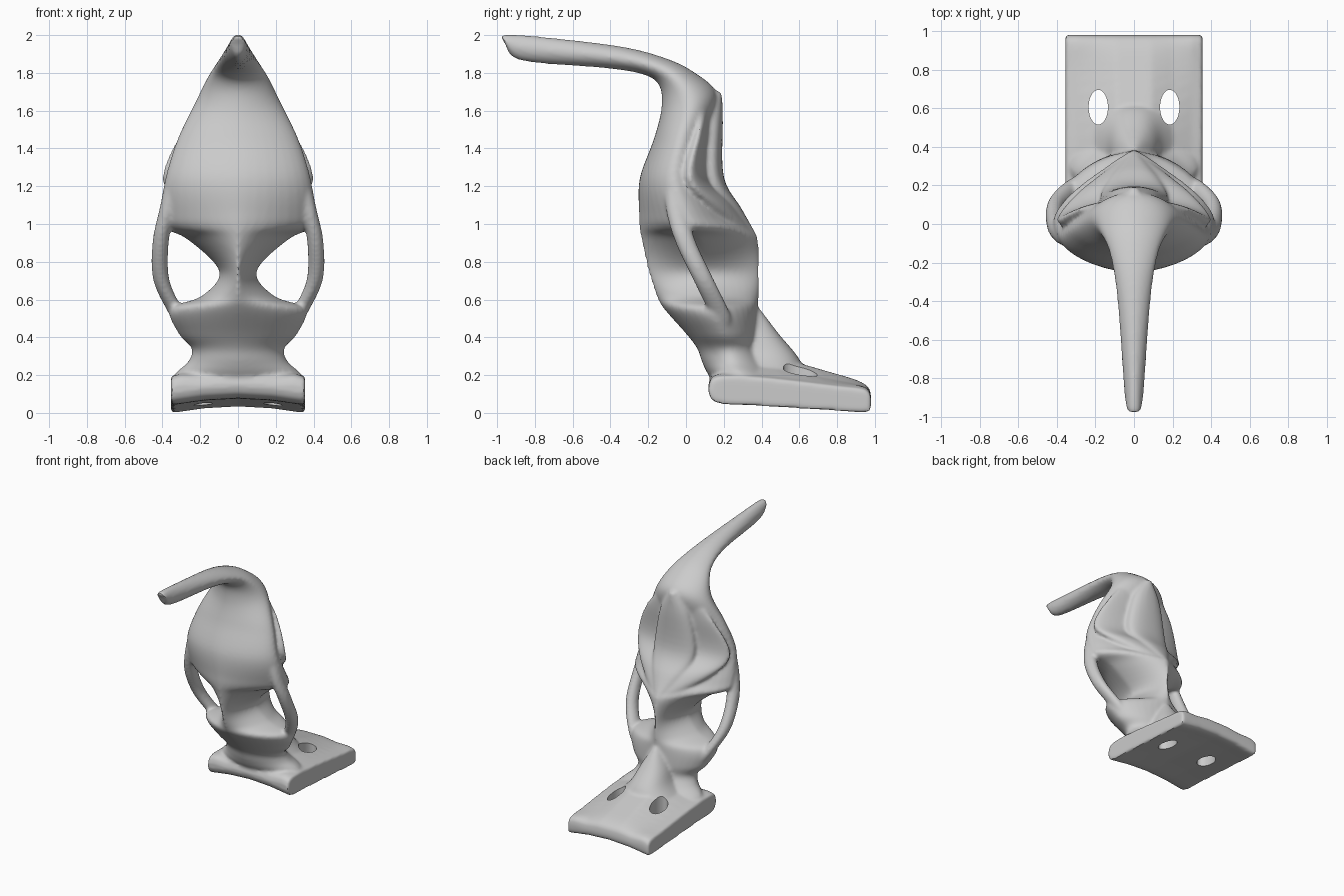
import bpy, bmesh, math

if "Cube" in bpy.data.objects:
    bpy.data.objects.remove(bpy.data.objects["Cube"])


def spline(rows, steps=6):
    # smooth (Catmull-Rom) in-betweens for a list of section rows
    out = []
    for i in range(len(rows) - 1):
        quad = (rows[max(i - 1, 0)], rows[i], rows[i + 1], rows[min(i + 2, len(rows) - 1)])
        for s in range(steps):
            t = s / steps
            out.append([b + t * ((c - a) + t * ((2 * a - 5 * b + 4 * c - d)
                                                + t * (3 * b - a - 3 * c + d))) / 2
                        for a, b, c, d in zip(*quad)])
    return out + [list(rows[-1])]


def skin(bm, rings):
    vr = [[bm.verts.new(p) for p in r] for r in rings]
    n = len(vr[0])
    for a, b in zip(vr, vr[1:]):
        for i in range(n):
            bm.faces.new((a[i], a[(i + 1) % n], b[(i + 1) % n], b[i]))
    bm.faces.new(vr[0])
    bm.faces.new(vr[-1][::-1])


def loft(bm, rows, e=1.0, waist_pinch=0.0, n=40):
    # row: half width, front y z, back y z, centre x; e above 1 pinches the sides
    rings = []
    for hw, yf, zf, yb, zb, cx in spline(rows):
        k = e + waist_pinch * math.exp(-((zf - .8) / .28) ** 2)
        ring = []
        for i in range(n):
            c, s = math.cos(2 * math.pi * i / n), math.sin(2 * math.pi * i / n)
            x = math.copysign(abs(c) ** k, c)
            m = (1 + math.copysign(abs(s) ** k, s)) / 2
            ring.append((cx + hw * x, yf + (yb - yf) * m, zf + (zb - zf) * m))
        rings.append(ring)
    skin(bm, rings)


def flat(z, hw, yf, yb, cx=0.0):
    return (hw, yf, z, yb, z, cx)


bm = bmesh.new()

# beak, torso, central column and ankle as one loft
neck = [(.035, -.955, 1.95, -.985, 2.0), (.05, -.87, 1.865, -.86, 2.0),
        (.085, -.42, 1.825, -.38, 1.945), (.12, -.22, 1.79, -.13, 1.885),
        (.165, -.14, 1.73, .04, 1.805), (.225, -.13, 1.61, .165, 1.68)]
torso = [(1.45, .32, -.17, .12), (1.24, .385, -.245, .12), (1.05, .415, -.248, .25),
         (.98, .4, -.245, .33), (.92, .27, -.235, .38), (.75, .098, -.2, .385),
         (.62, .19, -.155, .385), (.55, .36, -.115, .38), (.42, .315, 0, .38),
         (.34, .245, .06, .38), (.27, .265, .085, .42), (.2, .335, .12, .47), (.1, .33, .2, .5)]
loft(bm, [r + (0,) for r in neck] + [flat(*r) for r in torso], 1.1, .4)

# shield with a sharp rim on the back: z, half width, rim y, back y
loft(bm, [flat(z, hw, 2 * rim - yb, yb) for z, hw, rim, yb in (
    (1.71, .1, .1, .16), (1.5, .29, .07, .13), (1.25, .4, .02, .13),
    (1.1, .31, .13, .26), (.92, .04, .34, .38))], 1.2)

# leaf-shaped pod on the shield: z, half width, back y
loft(bm, [flat(z, hw, yb - .13, yb) for z, hw, yb in (
    (1.7, .03, .19), (1.55, .12, .195), (1.25, .175, .2),
    (1.08, .12, .295), (.93, .03, .38))], .9)

# side straps around the openings
for sx in (-1, 1):
    loft(bm, [flat(z, .043, y - .055, y + .055, sx * x) for x, y, z in (
        (.335, -.06, 1.24), (.375, -.05, 1.07), (.41, 0, .9), (.405, .095, .7),
        (.32, .18, .52), (.26, .19, .42))])

# heel brace behind the ankle
loft(bm, [flat(z, hw, .2, yb) for z, hw, yb in (
    (.56, .03, .385), (.42, .1, .49), (.3, .15, .59), (.2, .24, .64))], .85)

# foot slab: y, side top z, centre top z, bottom z
rings = []
for y, te, tc, zb in spline([(.12, .14, .16, .1), (.17, .19, .22, .05), (.4, .185, .3, .035),
                             (.8, .14, .205, .01), (.95, .12, .15, 0), (.98, .07, .09, .03)]):
    half = [(0, tc), (.09, tc), (.2, te + (tc - te) * .5), (.3, te + .015),
            (.355, te), (.355, zb), (.18, zb + .025), (0, zb + .035)]
    rings.append([(x, y, z) for x, z in half] + [(-x, y, z) for x, z in half[-2:0:-1]])
skin(bm, rings)

bmesh.ops.recalc_face_normals(bm, faces=bm.faces)


def add_object(name, bm):
    mesh = bpy.data.meshes.new(name)
    bm.to_mesh(mesh)
    bm.free()
    ob = bpy.data.objects.new(name, mesh)
    bpy.context.collection.objects.link(ob)
    return ob


body = add_object("bird_body", bm)
bpy.context.view_layer.objects.active = body
body.select_set(True)

# fuse all parts into one skin and relax it
fuse = body.modifiers.new("fuse", 'REMESH')
fuse.mode = 'VOXEL'
fuse.voxel_size = .012
relax = body.modifiers.new("relax", 'SMOOTH')
relax.factor = .5
relax.iterations = 6

# oval openings through the foot
bm = bmesh.new()
for sx in (-1, 1):
    r = bmesh.ops.create_cone(bm, cap_ends=True, segments=40, radius1=1, radius2=1, depth=1)
    bmesh.ops.scale(bm, verts=r["verts"], vec=(.05, .09, .9))
    bmesh.ops.translate(bm, verts=r["verts"], vec=(sx * .185, .605, .1))
cutter = add_object("foot_hole_cutter", bm)
cutter.hide_render = True
cut = body.modifiers.new("foot_holes", 'BOOLEAN')
cut.operation = 'DIFFERENCE'
cut.object = cutter
for name in ("fuse", "relax", "foot_holes"):
    bpy.ops.object.modifier_apply(modifier=name)
bpy.data.objects.remove(cutter)
bpy.ops.object.shade_smooth_by_angle(angle=math.radians(40))
